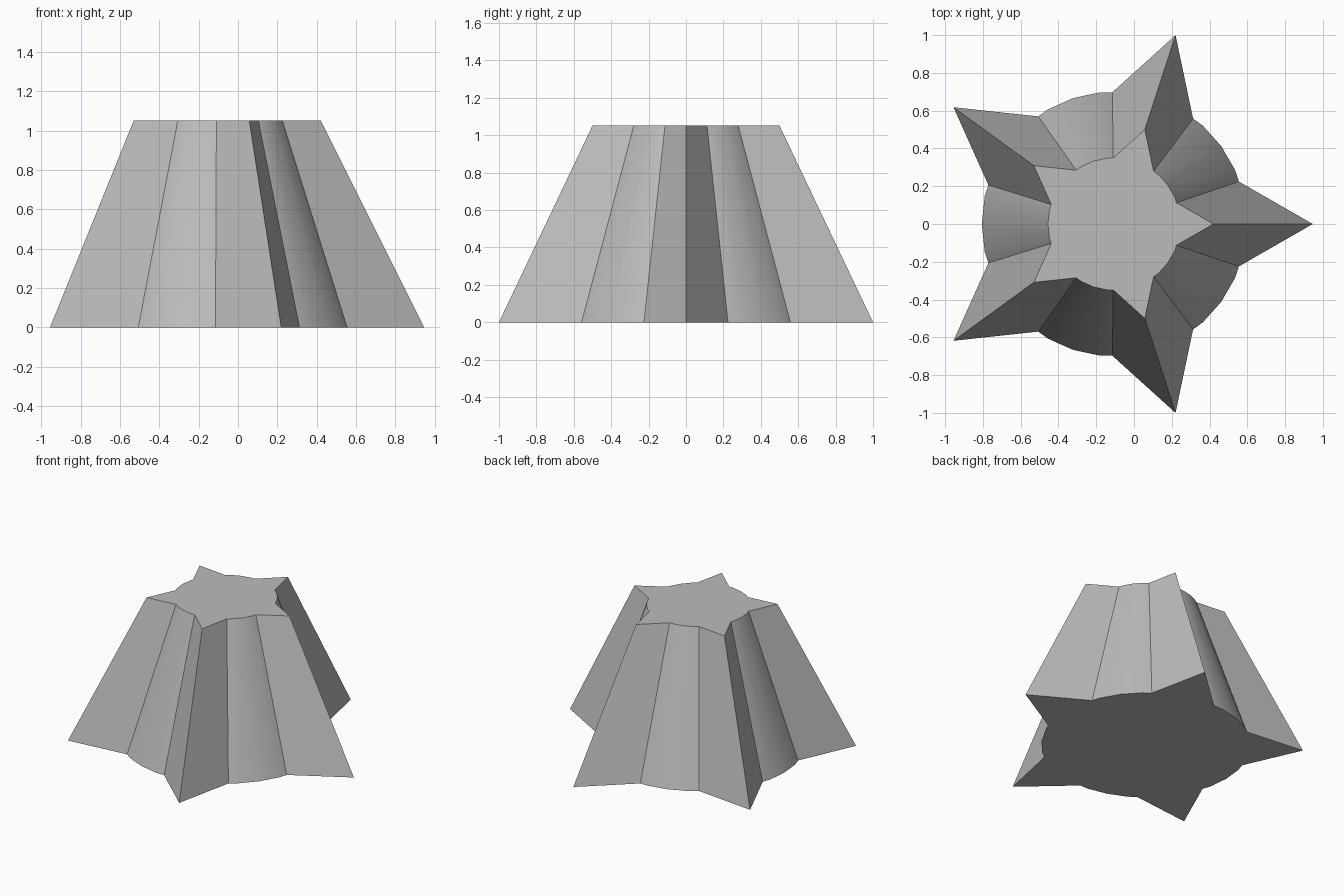
import bpy
import bmesh
from math import cos, sin, radians

cube = bpy.data.objects.get("Cube")
if cube:
    bpy.data.objects.remove(cube, do_unlink=True)

TIP = 1.0515          # radius of the star points, also the height
CORE = TIP * 2 / 3    # radius of the round core
TAPER = 0.5           # top size relative to base
CENTRE_X = -0.105


def polar(radius, degrees):
    return (radius * cos(radians(degrees)), radius * sin(radians(degrees)))


# One arm of the star: a point, then the rounded core up to the next arm
JOIN = 18.8
join_radius = CORE * cos(radians(6)) / cos(radians(JOIN - 18))
arm = [(TIP, 0), (join_radius, JOIN), (CORE, 24), (CORE, 36),
       (CORE, 48), (join_radius, 72 - JOIN)]
outline = [polar(r, a + 72 * i) for i in range(5) for r, a in arm]

# Tapered body between the base outline and the smaller top outline
bm = bmesh.new()
base = [bm.verts.new((x + CENTRE_X, y, 0)) for x, y in outline]
top = [bm.verts.new((x * TAPER + CENTRE_X, y * TAPER, TIP)) for x, y in outline]
count = len(outline)
for i in range(count):
    j = (i + 1) % count
    bm.faces.new((base[i], base[j], top[j], top[i]))
bm.faces.new(top)
bm.faces.new(base[::-1])
bm.normal_update()

mesh = bpy.data.meshes.new("tapered_star")
bm.to_mesh(mesh)
bm.free()
star = bpy.data.objects.new("tapered_star", mesh)
bpy.context.collection.objects.link(star)

# Plain grey material
grey = bpy.data.materials.new("plain grey")
grey.use_nodes = True
colour = (0.5, 0.5, 0.5, 1)
grey.diffuse_color = colour
grey.node_tree.nodes["Principled BSDF"].inputs["Base Color"].default_value = colour
mesh.materials.append(grey)

# Smooth core, sharp points and rims
bpy.ops.object.select_all(action='DESELECT')
star.select_set(True)
bpy.context.view_layer.objects.active = star
bpy.ops.object.shade_smooth_by_angle(angle=radians(30))
